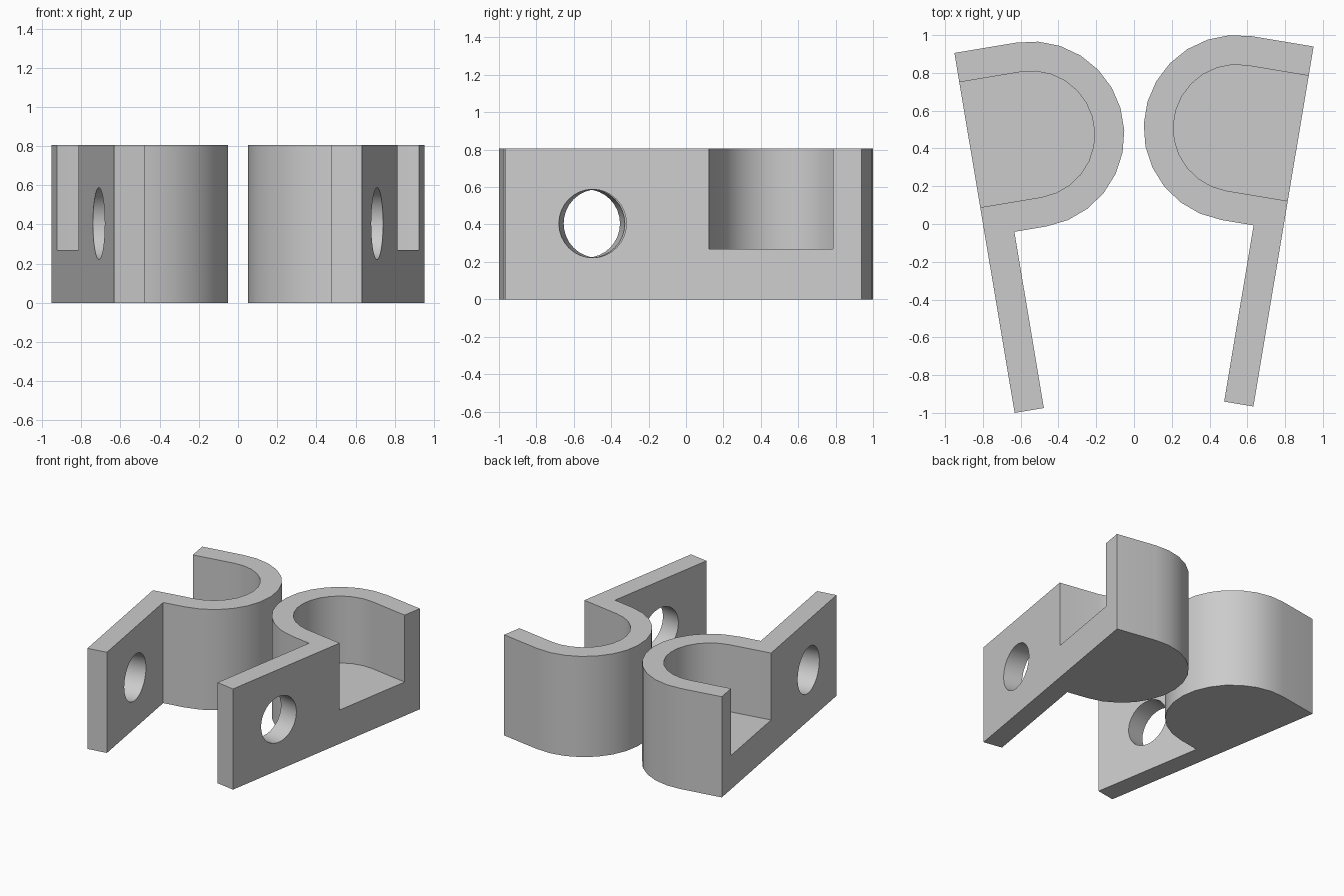
import bpy, math
from mathutils import Matrix, Vector

if "Cube" in bpy.data.objects:
    bpy.data.objects.remove(bpy.data.objects["Cube"], do_unlink=True)

HEIGHT, FLOOR = 0.805, 0.27
STRAP = 0.157                # thickness of the strap and of the lobe wall
LENGTH, LOBE_R = 1.932, 0.493
CENTRE = Vector((0.33, LENGTH - LOBE_R))
TILT = math.radians(9.5)

grey = bpy.data.materials.new("light grey")
grey.use_nodes = True
colour = (0.6, 0.6, 0.6, 1)
grey.diffuse_color = colour
grey.node_tree.nodes["Principled BSDF"].inputs["Base Color"].default_value = colour


def half_round(radius, steps=13):
    """Semicircle from the strap side of the lobe to its far side."""
    angles = [-math.pi / 2 + math.pi * i / steps for i in range(steps + 1)]
    return [(CENTRE.x + radius * math.cos(a), CENTRE.y + radius * math.sin(a)) for a in angles]


def prism(name, outline, low, high):
    """Extrude a flat outline between two heights."""
    n = len(outline)
    verts = [(x, y, z) for z in (low, high) for x, y in outline]
    faces = [tuple(reversed(range(n))), tuple(range(n, 2 * n))]
    faces += [(i, (i + 1) % n, (i + 1) % n + n, i + n) for i in range(n)]
    mesh = bpy.data.meshes.new(name)
    mesh.from_pydata(verts, [], faces)
    obj = bpy.data.objects.new(name, mesh)
    bpy.context.collection.objects.link(obj)
    return obj


def cut(obj, cutter):
    """Subtract a cutter and discard it."""
    mod = obj.modifiers.new("cut", 'BOOLEAN')
    mod.operation, mod.solver, mod.object = 'DIFFERENCE', 'EXACT', cutter
    bpy.context.view_layer.objects.active = obj
    bpy.ops.object.modifier_apply(modifier=mod.name)
    bpy.data.objects.remove(cutter, do_unlink=True)


def bracket(name, side, shift):
    # Strap and rounded lobe; local x runs inward, local y along the strap
    root = LENGTH - 2 * LOBE_R
    outline = [(0, 0), (STRAP, 0), (STRAP, root)] + half_round(LOBE_R) + [(0, LENGTH)]
    obj = prism(name, outline, 0, HEIGHT)

    # Pocket, open at the top and on the outer face
    inner = LOBE_R - STRAP
    pocket = [(-0.1, CENTRE.y - inner)] + half_round(inner) + [(-0.1, CENTRE.y + inner)]
    cut(obj, prism("pocket_cutter", pocket, FLOOR, HEIGHT + 0.1))

    # Round screw hole through the strap
    bpy.ops.mesh.primitive_cylinder_add(vertices=32, radius=0.183, depth=1,
                                        location=(STRAP / 2, root / 2, 0.405),
                                        rotation=(0, math.pi / 2, 0))
    cut(obj, bpy.context.object)

    # Turn inward, place and mirror
    place = (Matrix.Translation((side * 0.632, shift, 0))
             @ Matrix.Diagonal((-side, 1, 1, 1)) @ Matrix.Rotation(TILT, 4, 'Z'))
    obj.data.transform(place)
    if side > 0:
        obj.data.flip_normals()
    obj.data.materials.clear()
    obj.data.materials.append(grey)
    bpy.ops.object.select_all(action='DESELECT')
    obj.select_set(True)
    bpy.context.view_layer.objects.active = obj
    bpy.ops.object.shade_smooth_by_angle(angle=math.radians(30))


bracket("left_bracket", 1, -0.966)
bracket("right_bracket", -1, -1.0)
